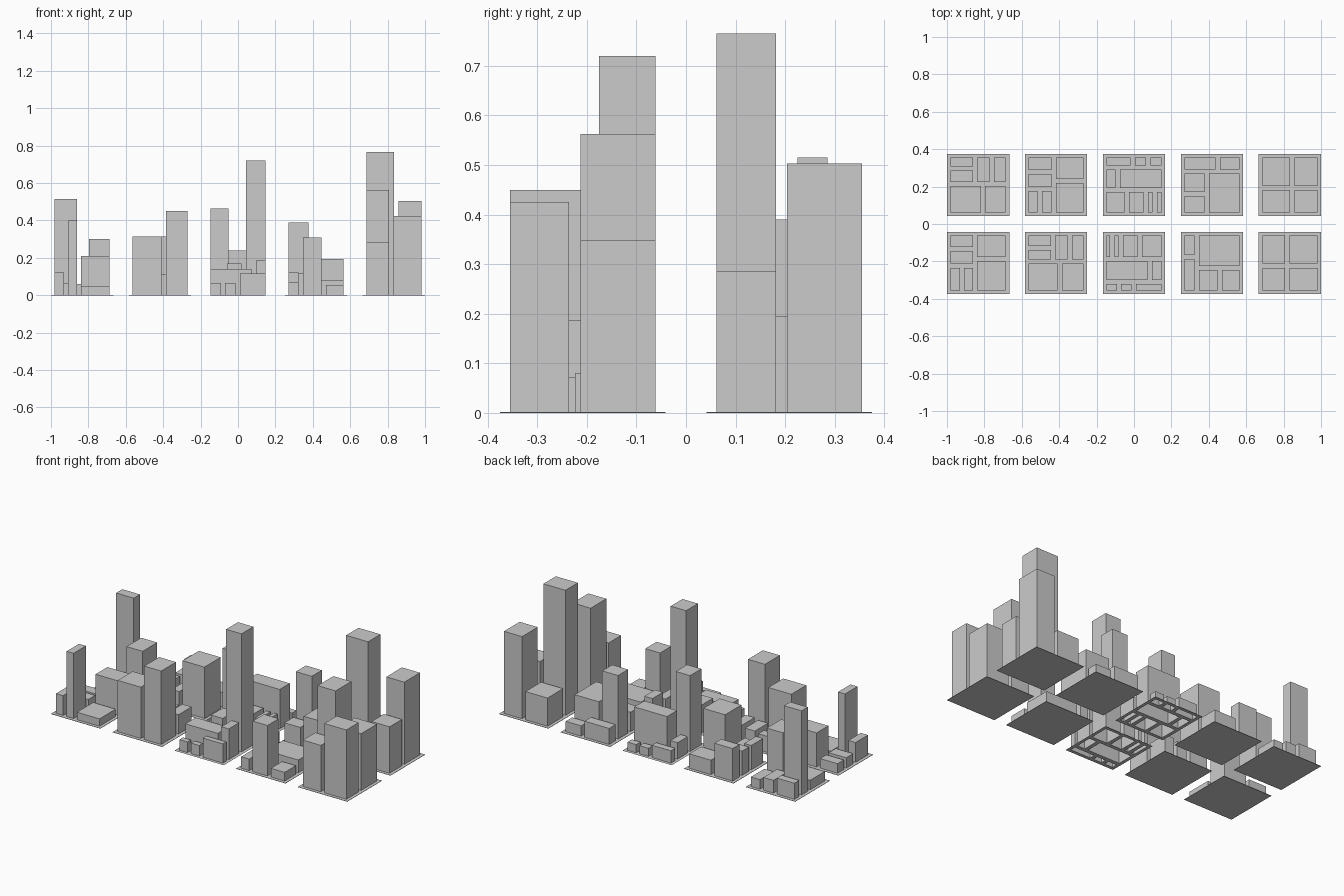
import bpy, bmesh

if "Cube" in bpy.data.objects:
    bpy.data.objects.remove(bpy.data.objects["Cube"])

PITCH = 1.25 / 3      # distance between block centres
SIZE = 1.0 / 3        # block side
MARGIN = 0.02         # pavement border
ALLEY = 0.0115        # half width of an alley
SLAB = 0.002          # pavement thickness


def finish(name, bm):
    bmesh.ops.recalc_face_normals(bm, faces=bm.faces)
    mesh = bpy.data.meshes.new(name)
    bm.to_mesh(mesh)
    bm.free()
    bpy.context.collection.objects.link(bpy.data.objects.new(name, mesh))


def lots(tree, x0, y0, x1, y1):
    """Split a rectangle along alleys; a plain number is a building height."""
    if not isinstance(tree, tuple):
        return [(x0, y0, x1, y1, tree)]
    axis, at, low, high = tree
    if axis == 'x':
        return (lots(low, x0, y0, at - ALLEY, y1)
                + lots(high, at + ALLEY, y0, x1, y1))
    return (lots(low, x0, y0, x1, at - ALLEY)
            + lots(high, x0, at + ALLEY, x1, y1))


def add_box(bm, x0, y0, x1, y1, z0, z1, bottom=True):
    lo = [bm.verts.new((x, y, z0)) for x, y in ((x0, y0), (x1, y0), (x1, y1), (x0, y1))]
    hi = [bm.verts.new((v.co.x, v.co.y, z1)) for v in lo]
    for i in range(4):
        j = (i + 1) % 4
        bm.faces.new((lo[i], lo[j], hi[j], hi[i]))
    bm.faces.new(hi)
    if bottom:
        bm.faces.new(lo[::-1])


def city_block(name, col, row, tree, open_below=False):
    ox = (col - 2) * PITCH - SIZE / 2
    oy = (row - 0.5) * PITCH - SIZE / 2
    plots = [(ox + a, oy + b, ox + c, oy + d, h) for a, b, c, d, h in
             lots(tree, MARGIN, MARGIN, SIZE - MARGIN, SIZE - MARGIN)]
    # Pavement: a slab, or a lattice leaving the buildings open below
    bm = bmesh.new()
    if open_below:
        xs = sorted({ox, ox + SIZE} | {p[i] for p in plots for i in (0, 2)})
        ys = sorted({oy, oy + SIZE} | {p[i] for p in plots for i in (1, 3)})
        for xa, xb in zip(xs, xs[1:]):
            for ya, yb in zip(ys, ys[1:]):
                mx, my = (xa + xb) / 2, (ya + yb) / 2
                if not any(p[0] < mx < p[2] and p[1] < my < p[3] for p in plots):
                    bm.faces.new([bm.verts.new((x, y, 0)) for x, y in
                                  ((xa, ya), (xb, ya), (xb, yb), (xa, yb))])
        bmesh.ops.remove_doubles(bm, verts=bm.verts, dist=1e-5)
    else:
        add_box(bm, ox, oy, ox + SIZE, oy + SIZE, 0, SLAB)
    finish(name + "_pavement", bm)
    # Buildings
    for n, (x0, y0, x1, y1, h) in enumerate(plots, 1):
        bm = bmesh.new()
        add_box(bm, x0, y0, x1, y1, 0 if open_below else SLAB, h, bottom=False)
        finish(f"{name}_building_{n}", bm)


# Back row, left to right
city_block("back_far_left", 0, 1,
           ('y', .172, ('x', .193, .06, .30),
            ('x', .15, ('y', .255, .515, .10), ('x', .24, .08, .06))))
city_block("back_left", 1, 1,
           ('x', .155, ('y', .145, ('x', .08, .15, .12), ('y', .236, .15, .20)),
            ('y', .188, .315, .09)))
city_block("back_centre", 2, 1,
           ('y', .14, ('x', .128, .463, ('x', .23, .11, ('x', .278, .10, .10))),
            ('y', .26, ('x', .08, .10, .24), ('x', .16, .075, ('x', .243, .05, .05)))),
           open_below=True)
city_block("back_right", 3, 1,
           ('y', .239, ('x', .139, ('y', .119, .12, .39), .195),
            ('x', .198, .10, .065)))
city_block("back_far_right", 4, 1,
           ('y', .151, ('x', .18, .765, .285), ('x', .18, .174, .503)))

# Front row, left to right
city_block("front_far_left", 0, 0,
           ('x', .15, ('y', .151, ('x', .08, .123, .40), ('y', .241, .064, .06)),
            ('y', .188, .047, .21)))
city_block("front_left", 1, 0,
           ('y', .175, ('x', .187, .315, .45),
            ('x', .15, ('y', .247, .10, .10), ('x', .24, .11, .12))))
city_block("front_centre", 2, 0,
           ('y', .188, ('y', .065, ('x', .086, .065, ('x', .166, .065, .117)),
                        ('x', .251, .14, .187)),
            ('x', .051, .10, ('x', .096, .10, ('x', .198, .17, .72)))),
           open_below=True)
city_block("front_right", 3, 0,
           ('x', .086, ('y', .199, .072, .123),
            ('y', .14, ('x', .209, .31, .055), .08)))
city_block("front_far_right", 4, 0,
           ('y', .151, ('x', .153, .285, .425), ('x', .153, .563, .348)))
